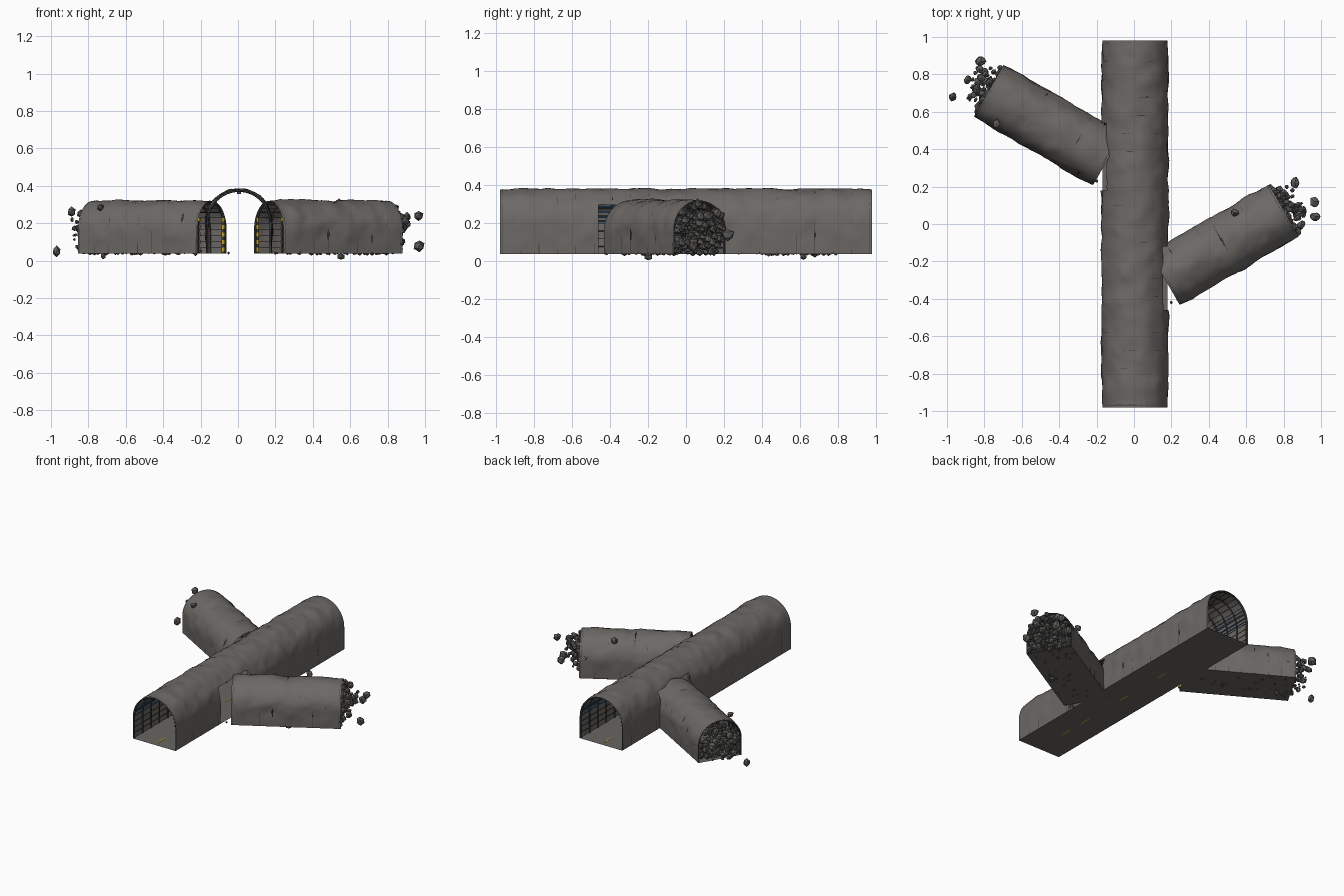
import bpy, bmesh, math, random
from mathutils import Vector, Matrix, noise

random.seed(7)
cube = bpy.data.objects.get("Cube")
if cube:
    bpy.data.objects.remove(cube, do_unlink=True)

FLOOR = 0.037


def material(name, rgb):
    m = bpy.data.materials.new(name)
    m.use_nodes = True
    colour = (*rgb, 1)
    m.diffuse_color = colour
    m.node_tree.nodes["Principled BSDF"].inputs["Base Color"].default_value = colour
    return m


ROCK = material("rock", (0.15, 0.14, 0.13))
GROUND = material("ground", (0.14, 0.13, 0.12))
RUBBLE = material("rubble", (0.11, 0.105, 0.1))
STEEL = material("dark_steel", (0.05, 0.05, 0.05))
YELLOW = material("safety_yellow", (0.7, 0.45, 0.03))
BLUE = material("cable_blue", (0.05, 0.18, 0.4))


def finish(name, bm, mat, matrix, smooth=False):
    mesh = bpy.data.meshes.new(name)
    bm.to_mesh(mesh)
    bm.free()
    if smooth:
        mesh.shade_smooth()
    mesh.materials.append(mat)
    ob = bpy.data.objects.new(name, mesh)
    ob.matrix_world = matrix
    bpy.context.collection.objects.link(ob)
    return ob


def arch(hw, spring, rise, inset=0.0, walls=6, steps=28):
    """Cross-section from the right foot over the crown to the left foot."""
    w, r = hw - inset, rise - inset
    side = [(w, FLOOR + (spring - FLOOR) * i / walls) for i in range(walls)]
    top = [(w * math.cos(math.pi * i / steps), spring + r * math.sin(math.pi * i / steps))
           for i in range(steps + 1)]
    return side + top + [(-x, z) for x, z in reversed(side)]


def in_hole(x, y, z, holes):
    return any(x * s > 0 and a < y < b and z < 0.3 for s, a, b in holes)


def shell(name, dims, length, matrix, holes):
    # Bumpy rock skin, calm at the feet and at the mouths
    bm = bmesh.new()
    rows = round(length / 0.02)
    prof = arch(*dims)
    grid = []
    for j in range(rows + 1):
        y = length * j / rows
        mouth = min(1, min(y, length - y) / 0.07)
        row = []
        for x, z in prof:
            out = Vector((x, 0, max(0, z - dims[1]))).normalized()
            calm = mouth * min(1, (z - FLOOR) / 0.1)
            p = matrix @ Vector((x, y, z))
            bump = 0.004 + 0.009 * noise.noise(p * 11) + 0.004 * noise.noise(p * 28)
            row.append(bm.verts.new(Vector((x, y, z)) + out * bump * calm))
        grid.append(row)
    for j in range(rows):
        for i in range(len(prof) - 1):
            quad = (grid[j][i], grid[j + 1][i], grid[j + 1][i + 1], grid[j][i + 1])
            c = sum((v.co for v in quad), Vector()) / 4
            if not in_hole(c.x, c.y, c.z, holes):
                bm.faces.new(quad)
    bmesh.ops.recalc_face_normals(bm, faces=bm.faces)
    bmesh.ops.delete(bm, geom=[v for v in bm.verts if not v.link_faces], context="VERTS")
    finish(name, bm, ROCK, matrix, True)


def bars(name, paths, radius, mat, matrix):
    # Square bars swept along poly paths, turned into a mesh
    curve = bpy.data.curves.new(name, "CURVE")
    curve.dimensions = "3D"
    curve.bevel_depth = radius
    curve.bevel_resolution = 0
    curve.use_fill_caps = True
    for path in paths:
        if len(path) < 2:
            continue
        sp = curve.splines.new("POLY")
        sp.points.add(len(path) - 1)
        for pt, co in zip(sp.points, path):
            pt.co = (*co, 1)
    temp = bpy.data.objects.new(name + "_path", curve)
    bpy.context.collection.objects.link(temp)
    deps = bpy.context.evaluated_depsgraph_get()
    mesh = bpy.data.meshes.new_from_object(temp.evaluated_get(deps))
    bpy.data.objects.remove(temp, do_unlink=True)
    mesh.materials.clear()
    mesh.materials.append(mat)
    ob = bpy.data.objects.new(name, mesh)
    ob.matrix_world = matrix
    bpy.context.collection.objects.link(ob)


def runs(x, z, length, holes):
    """Lengthwise lines, broken where the wall is open."""
    for s, a, b in holes:
        if x * s > 0 and z < 0.3:
            return [[(x, 0.01, z), (x, a, z)], [(x, b, z), (x, length - 0.01, z)]]
    return [[(x, 0.01, z), (x, length - 0.01, z)]]


def boxes(name, items, mat, matrix):
    bm = bmesh.new()
    for centre, size in items:
        bmesh.ops.create_cube(bm, size=1, matrix=Matrix.Translation(centre) @ Matrix.Diagonal((*size, 1)))
    finish(name, bm, mat, matrix)


def rocks(name, items, matrix=Matrix()):
    bm = bmesh.new()
    for centre, r in items:
        verts = bmesh.ops.create_icosphere(bm, subdivisions=1, radius=r)["verts"]
        stretch = Vector([random.uniform(0.75, 1.1) for _ in range(3)])
        for v in verts:
            v.co = Vector(centre) + v.co * stretch * random.uniform(0.8, 1.1)
    finish(name, bm, RUBBLE, matrix)


def tunnel(name, dims, length, matrix, pitch, holes=()):
    hw = dims[0]
    shell(name + "_rock", dims, length, matrix, holes)
    # Ground sheet
    bm = bmesh.new()
    bm.faces.new([bm.verts.new((x, y, FLOOR)) for x, y in
                  ((-hw, 0), (hw, 0), (hw, length), (-hw, length))])
    finish(name + "_ground", bm, GROUND, matrix)
    # Steel ribs
    n = round(length / pitch)
    ribs = []
    for k in range(n + 1):
        y = 0.012 + (length - 0.024) * k / n
        ribs.append([(x, y, z) for x, z in arch(*dims, 0.004, 1, 16) if not in_hole(x, y, z, holes)])
    bars(name + "_ribs", ribs, 0.006, STEEL, matrix)
    # Lengthwise lagging bars
    lag = []
    for x, z in arch(*dims, 0.006, 4, 14)[1:-1]:
        lag += runs(x, z, length, holes)
    bars(name + "_lagging", lag, 0.002, STEEL, matrix)


# Main tunnel, open on each side where a branch joins
main_dims = (0.173, 0.2, 0.178)
LENGTH = 1.96
main = Matrix.Translation((0.005, -LENGTH / 2, 0))
openings = ((1, 0.51, 0.87), (-1, 1.16, 1.51))
tunnel("main_tunnel", main_dims, LENGTH, main, 0.1, openings)
cables = []
for side in (-1, 1):
    for z in (0.21, 0.235, 0.26, 0.285):
        lift = max(0, z - main_dims[1]) / main_dims[2]
        x = side * (main_dims[0] * math.sqrt(1 - lift * lift) - 0.016)
        cables += runs(x, z, LENGTH, openings)
bars("wall_cables", cables, 0.004, BLUE, main)
boxes("lane_dashes", [((0, 0.085 + 0.199 * k, FLOOR + 0.001), (0.008, 0.09, 0.002)) for k in range(10)],
      YELLOW, main)
boxes("ceiling_lamps", [((0, 0.18 + 0.4 * k, 0.363), (0.02, 0.06, 0.012)) for k in range(5)], STEEL, main)

# Collapsed branch tunnels
branch_dims = (0.158, 0.165, 0.154)
REACH = 0.735
for name, start, turn in (("left_branch", (0.165, -0.295, 0), -60), ("right_branch", (-0.14, 0.345, 0), 60)):
    m = Matrix.Translation(start) @ Matrix.Rotation(math.radians(turn), 4, "Z")
    tunnel(name, branch_dims, REACH, m, 0.09)
    # Portal posts with safety bands
    boxes(name + "_posts", [((s * 0.14, 0.008, 0.125), (0.016, 0.016, 0.176)) for s in (-1, 1)], STEEL, m)
    boxes(name + "_bands", [((s * 0.131, 0.004, 0.06 + 0.04 * k), (0.008, 0.012, 0.022))
                            for s in (-1, 1) for k in range(5)], YELLOW, m)
    # Rubble plug inside the far mouth
    plug = []
    while len(plug) < 190:
        x, z = random.uniform(-0.145, 0.145), random.uniform(0.045, 0.305)
        if z < 0.165 or math.hypot(x, z - 0.165) < 0.14:
            plug.append(((x, REACH + random.uniform(-0.07, 0.01), z), random.uniform(0.01, 0.028)))
    rocks(name + "_plug", plug, m)
    # Loose rocks thrown out beyond the mouth
    spill = []
    while len(spill) < 42:
        p = Vector((random.uniform(-1, 1), random.uniform(0, 1), random.uniform(-1, 1)))
        if p.length < 1:
            spill.append(((p.x * 0.13, REACH + 0.02 + p.y * 0.1, 0.17 + p.z * 0.13),
                          random.choice((0.009, 0.014, 0.02, 0.026))))
    rocks(name + "_spill", spill, m)
    # Pebbles on the ground
    rocks(name + "_pebbles", [((random.uniform(-0.14, 0.14), random.uniform(0.02, REACH), FLOOR + 0.003),
                               random.uniform(0.006, 0.016)) for _ in range(26)], m)

# Single larger stones
rocks("stray_stones", [((-0.97, 0.68, 0.05), 0.033), ((-0.82, 0.87, 0.2), 0.036), ((-0.89, 0.77, 0.26), 0.028),
                       ((0.97, 0.04, 0.08), 0.03), ((0.965, 0.12, 0.24), 0.032), ((0.86, 0.22, 0.14), 0.034),
                       ((-0.735, 0.535, 0.285), 0.027), ((0.54, 0.06, 0.305), 0.027), ((0.62, -0.135, 0.22), 0.014),
                       ((0.2, -0.42, 0.04), 0.011), ((-0.2, 0.23, 0.05), 0.012), ((-0.05, 0.4, 0.04), 0.01),
                       ((0.55, -0.2, 0.022), 0.024), ((-0.72, 0.62, 0.025), 0.022)])
